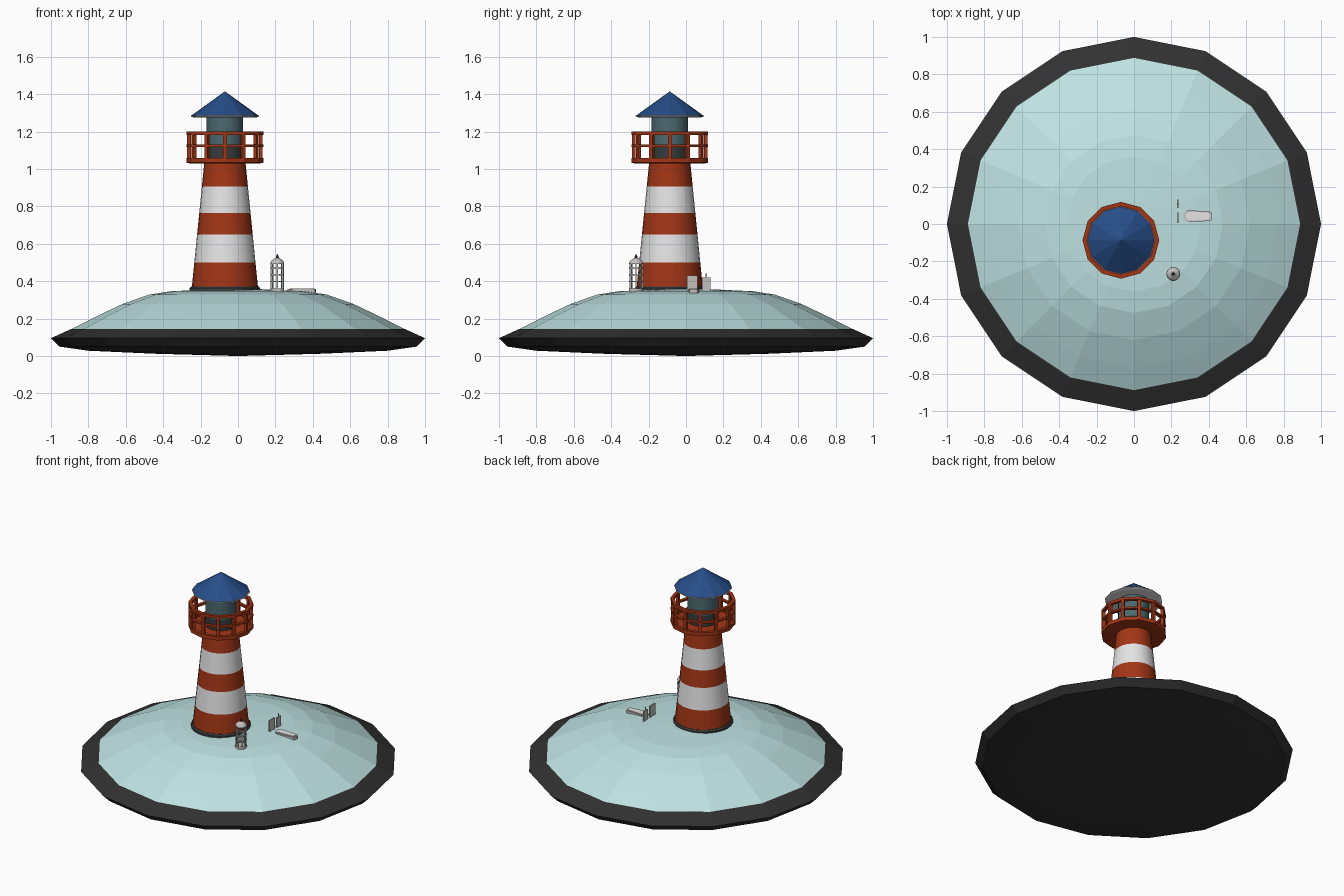
import bpy
from math import pi, cos, sin, radians
from mathutils import Vector

cube = bpy.data.objects.get("Cube")
if cube:
    bpy.data.objects.remove(cube, do_unlink=True)


def material(name, r, g, b):
    m = bpy.data.materials.new(name)
    m.use_nodes = True
    m.diffuse_color = (r, g, b, 1)
    m.node_tree.nodes["Principled BSDF"].inputs["Base Color"].default_value = (r, g, b, 1)
    return m


ROCK = material("dark rock", 0.03, 0.03, 0.03)
SNOW = material("pale ice", 0.52, 0.76, 0.76)
RED = material("rust red", 0.36, 0.036, 0.008)
WHITE = material("white paint", 0.78, 0.78, 0.78)
BLUE = material("roof blue", 0.02, 0.075, 0.25)
GLASS = material("teal glass", 0.07, 0.14, 0.16)
IRON = material("dark iron", 0.04, 0.045, 0.045)
STONE = material("light grey", 0.55, 0.53, 0.52)

TX, TY = -0.07, -0.087


def mesh_object(name, verts, faces, mats):
    me = bpy.data.meshes.new(name)
    me.from_pydata(verts, [], faces)
    ob = bpy.data.objects.new(name, me)
    bpy.context.collection.objects.link(ob)
    for m in mats:
        me.materials.append(m)
    return ob


def lathe(name, profile, sides, mats, at=(0, 0), bands=None, smooth=False, closed=False):
    """Spin (radius, z) points listed bottom to top; bands gives a material per step."""
    verts, faces, idx = [], [], []
    for r, z in profile:
        for k in range(sides):
            a = 2 * pi * k / sides
            verts.append((at[0] + r * cos(a), at[1] + r * sin(a), z))
    n = len(profile)
    for i in range(n if closed else n - 1):
        j = (i + 1) % n
        for k in range(sides):
            l = (k + 1) % sides
            faces.append((i * sides + k, i * sides + l, j * sides + l, j * sides + k))
            idx.append(bands[i] if bands else 0)
    if not closed:
        faces += [tuple(reversed(range(sides))), tuple(range((n - 1) * sides, n * sides))]
        idx += [bands[0], bands[-1]] if bands else [0, 0]
    ob = mesh_object(name, verts, faces, mats)
    for p, i in zip(ob.data.polygons, idx):
        p.material_index = i
        p.use_smooth = smooth and len(p.vertices) == 4
    return ob


def ring(name, r_in, r_out, z0, z1, sides, mat, at):
    return lathe(name, [(r_in, z0), (r_out, z0), (r_out, z1), (r_in, z1)], sides, [mat], at, closed=True)


def box(name, centre, size, mat, turn=0):
    bpy.ops.mesh.primitive_cube_add(size=1, location=centre, rotation=(0, 0, turn))
    ob = bpy.context.object
    ob.name, ob.scale = name, size
    ob.data.materials.append(mat)
    return ob


def prism(name, outline, axis, depth, mat):
    """Extrude a closed outline of 3D points along axis."""
    n = len(outline)
    off = Vector(axis) * depth
    verts = [Vector(p) for p in outline] + [Vector(p) + off for p in outline]
    faces = [tuple(reversed(range(n))), tuple(range(n, 2 * n))]
    faces += [(i, (i + 1) % n, n + (i + 1) % n, n + i) for i in range(n)]
    return mesh_object(name, verts, faces, [mat])


# Island: rocky saucer with an icy dome
lathe("rock_base", [(0.01, 0), (0.45, 0.012), (0.8, 0.028), (0.955, 0.05), (1, 0.095), (0.89, 0.145)],
      16, [ROCK])
lathe("ice_dome", [(0.892, 0.143), (0.77, 0.205), (0.62, 0.277), (0.475, 0.328),
                   (0.36, 0.346), (0.12, 0.357)], 16, [SNOW])

# Striped tower
lathe("tower_footing", [(0.188, 0.33), (0.188, 0.362), (0.18, 0.372)], 24, [IRON], (TX, TY))
stripes = [0.365, 0.5, 0.65, 0.765, 0.905, 1.035]
lathe("tower", [(0.177 - 0.1 * (z - 0.365), z) for z in stripes], 24, [RED, WHITE], (TX, TY),
      [0, 1, 0, 1, 0], smooth=True)

# Gallery with railing
lathe("gallery_floor", [(0.19, 1.03), (0.205, 1.033), (0.205, 1.05), (0.19, 1.05)], 12, [RED], (TX, TY))
for label, z, h in (("lower", 1.05, 0.008), ("middle", 1.118, 0.012), ("upper", 1.182, 0.018)):
    ring(label + "_rail", 0.183, 0.205, z, z + h, 12, RED, (TX, TY))
for k in range(12):
    a = radians(30 * k)
    box("gallery_post", (TX + 0.192 * cos(a), TY + 0.192 * sin(a), 1.115), (0.02, 0.02, 0.15), RED, a)

# Lantern room and roof
lathe("lantern_room", [(0.098, 1.04), (0.098, 1.125), (0.098, 1.285)], 16, [IRON, GLASS],
      (TX, TY), [0, 1], smooth=True)
lathe("roof_eave", [(0.17, 1.276), (0.182, 1.28), (0.182, 1.286)], 12, [WHITE], (TX, TY))
lathe("roof", [(0.18, 1.285), (0.001, 1.414)], 12, [BLUE], (TX, TY))

# Small lantern cage
CAGE = (0.21, -0.267)
lathe("cage_base", [(0.037, 0.335), (0.037, 0.36)], 12, [STONE], CAGE)
for z in (0.395, 0.43, 0.465, 0.492):
    ring("cage_hoop", 0.031, 0.037, z, z + 0.007, 12, STONE, CAGE)
for k in range(8):
    a = radians(45 * k)
    box("cage_bar", (CAGE[0] + 0.033 * cos(a), CAGE[1] + 0.033 * sin(a), 0.425),
        (0.006, 0.006, 0.145), STONE, a)
lathe("cage_roof", [(0.038, 0.497), (0.03, 0.51), (0.01, 0.525)], 12, [STONE], CAGE)
lathe("cage_finial", [(0.008, 0.522), (0.008, 0.53), (0.001, 0.545)], 8, [IRON], CAGE)

# Upright slabs
box("large_slab", (0.235, 0.034, 0.393), (0.008, 0.056, 0.075), STONE)
for y in (0.015, 0.053):
    box("slab_foot", (0.235, y, 0.347), (0.008, 0.012, 0.03), STONE)
box("small_slab", (0.235, 0.108, 0.381), (0.008, 0.044, 0.076), STONE)
box("slab_spike", (0.235, 0.108, 0.427), (0.006, 0.006, 0.03), STONE)

# Flat sledge with a raised rim
half = [(0.265, 0.012), (0.285, 0.031), (0.38, 0.027), (0.412, 0.022), (0.418, 0.012)]
outline = [(x, 0.042 - w) for x, w in half] + [(x, 0.042 + w) for x, w in reversed(half)]
prism("sledge_rim", [(x, y, 0.335) for x, y in outline], (0, 0, 1), 0.022, STONE)
prism("sledge_bed", [(0.342 + 0.88 * (x - 0.342), 0.042 + 0.75 * (y - 0.042), 0.352) for x, y in outline],
      (0, 0, 1), 0.008, WHITE)
